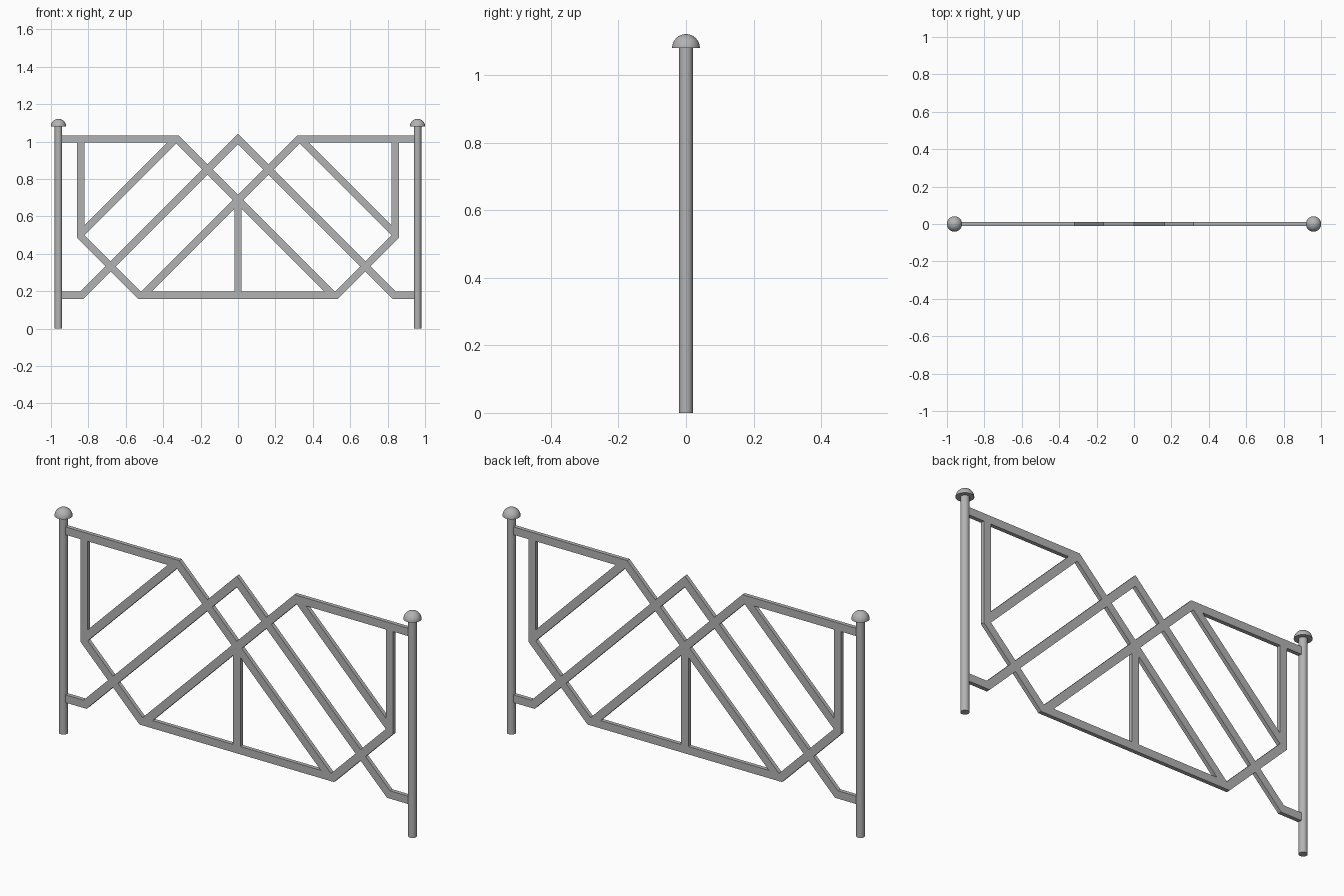
import bpy, bmesh, math
from mathutils import Vector

if "Cube" in bpy.data.objects:
    bpy.data.objects.remove(bpy.data.objects["Cube"])

WIDTH, DEPTH = 0.039, 0.02
POST_X, POST_R, POST_H, CAP_R = 0.96, 0.02, 1.08, 0.041
BOTTOM, TOP, SIDE = 0.178, 1.013, 0.841

grey = bpy.data.materials.new("grey metal")
grey.use_nodes = True
color = (0.45, 0.45, 0.45, 1)
grey.diffuse_color = color
grey.node_tree.nodes["Principled BSDF"].inputs["Base Color"].default_value = color


def finish(name, bm, smooth=False):
    bmesh.ops.recalc_face_normals(bm, faces=bm.faces)
    mesh = bpy.data.meshes.new(name)
    bm.to_mesh(mesh)
    bm.free()
    mesh.materials.append(grey)
    obj = bpy.data.objects.new(name, mesh)
    bpy.context.collection.objects.link(obj)
    if smooth:
        bpy.ops.object.select_all(action='DESELECT')
        obj.select_set(True)
        bpy.context.view_layer.objects.active = obj
        bpy.ops.object.shade_smooth_by_angle(angle=math.radians(40))
    return obj


def flat_bar(name, path, side=1):
    """Rectangular bar with mitred bends along an x-z path."""
    pts = [Vector((side * x, z)) for x, z in path]
    dirs = [(b - a).normalized() for a, b in zip(pts, pts[1:])]
    bm = bmesh.new()
    rings = []
    for i, p in enumerate(pts):
        d0, d1 = dirs[max(i - 1, 0)], dirs[min(i, len(dirs) - 1)]
        n0, n1 = Vector((-d0.y, d0.x)), Vector((-d1.y, d1.x))
        m = (n0 + n1).normalized()
        m *= WIDTH / 2 / m.dot(n0)
        rings.append([bm.verts.new((p.x + s * m.x, t * DEPTH / 2, p.y + s * m.y))
                      for s, t in ((-1, -1), (1, -1), (1, 1), (-1, 1))])
    for a, b in zip(rings, rings[1:]):
        for k in range(4):
            j = (k + 1) % 4
            bm.faces.new((a[k], a[j], b[j], b[k]))
    bm.faces.new(rings[0])
    bm.faces.new(rings[-1])
    return finish(name, bm)


def lathe(name, profile, x, steps=32):
    """Spin an r-z profile about a vertical axis."""
    bm = bmesh.new()
    verts = [bm.verts.new((r, 0, z)) for r, z in profile]
    edges = [bm.edges.new(pair) for pair in zip(verts, verts[1:])]
    bmesh.ops.spin(bm, geom=verts + edges, axis=(0, 0, 1), cent=(0, 0, 0),
                   angle=math.tau, steps=steps)
    bmesh.ops.remove_doubles(bm, verts=bm.verts, dist=0.0001)
    obj = finish(name, bm, smooth=True)
    obj.location.x = x
    return obj


# Central chevron with feet running into the posts
flat_bar("chevron_bar", [(-POST_X, BOTTOM), (-0.835, BOTTOM), (0, TOP),
                         (0.835, BOTTOM), (POST_X, BOTTOM)])

# Lower frame: side uprights, chamfered corners and bottom rail
flat_bar("lower_frame", [(-SIDE, TOP), (-SIDE, 0.492), (-0.527, BOTTOM),
                         (0.527, BOTTOM), (SIDE, 0.492), (SIDE, TOP)])

flat_bar("centre_upright", [(0, BOTTOM), (0, 0.688)])

# Rounded cap profile
dome = [(0, POST_H)] + [
    (CAP_R * math.cos(a), POST_H + CAP_R * math.sin(a))
    for a in (math.pi / 2 * i / 10 for i in range(11))]

for side, label in ((-1, "right"), (1, "left")):
    # Top rail that turns down into a long diagonal
    flat_bar(label + "_rail_and_diagonal",
             [(POST_X, TOP), (0.325, TOP), (-0.51, BOTTOM)], side)
    flat_bar(label + "_corner_brace", [(SIDE, 0.505), (0.333, TOP)], side)
    lathe(label + "_post", [(0, 0), (POST_R, 0), (POST_R, POST_H), (0, POST_H)],
          side * POST_X)
    lathe(label + "_post_cap", dome, side * POST_X)
